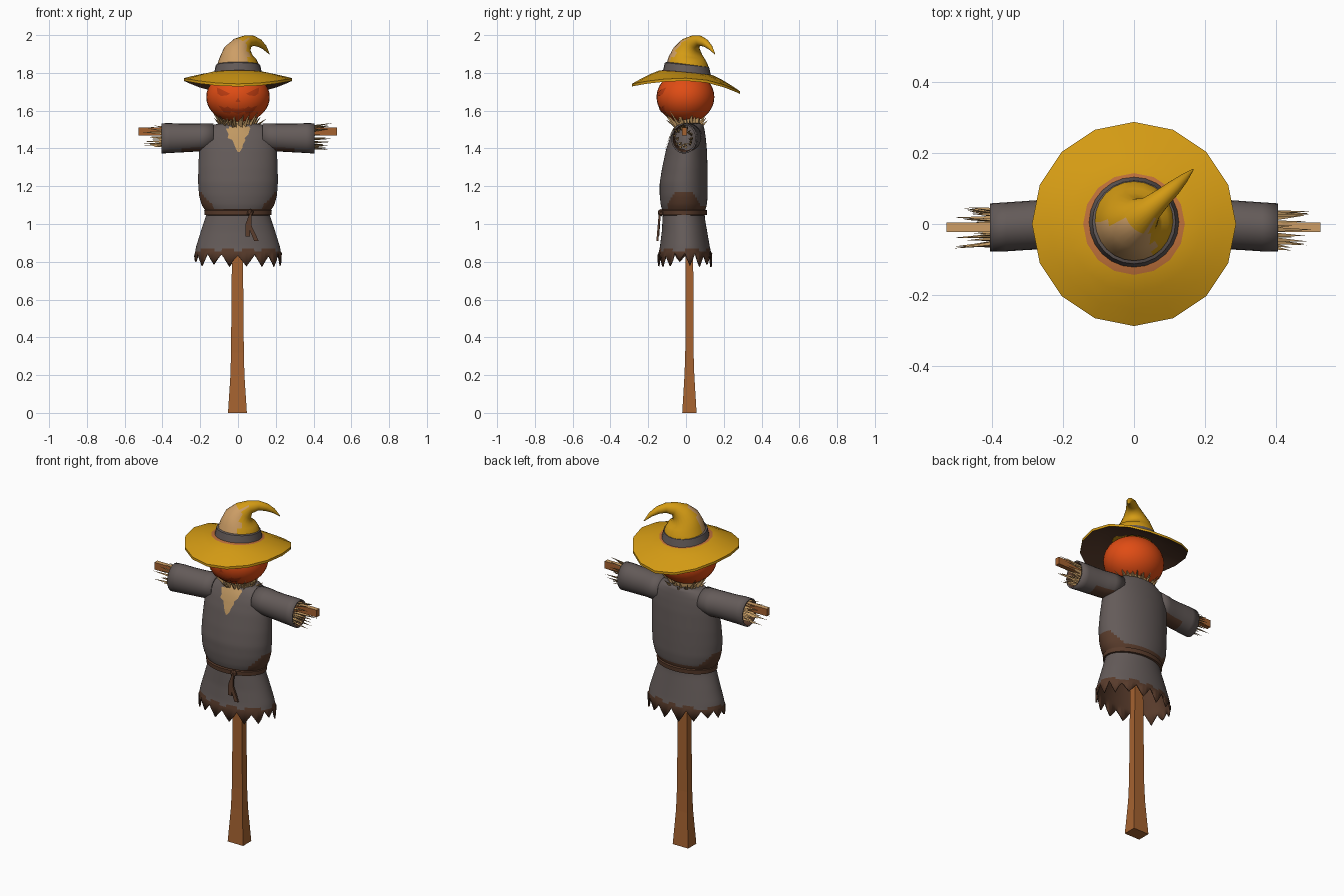
import bpy, bmesh, math, random
from mathutils import Vector

if "Cube" in bpy.data.objects:
    bpy.data.objects.remove(bpy.data.objects["Cube"])

random.seed(4)
TAU = math.tau


def mat(name, r, g, b):
    lin = lambda c: (c / 255 / 12.92) if c < 10 else ((c / 255 + 0.055) / 1.055) ** 2.4
    m = bpy.data.materials.new(name)
    m.diffuse_color = (lin(r), lin(g), lin(b), 1)
    m.use_nodes = True
    m.node_tree.nodes["Principled BSDF"].inputs["Base Color"].default_value = m.diffuse_color
    return m


GREY = mat("grey_cloth", 100, 91, 89)
BROWN = mat("dark_brown", 88, 59, 43)
WOOD = mat("wood", 165, 98, 48)
STRAW = mat("straw", 192, 152, 98)
ORANGE = mat("pumpkin_orange", 224, 76, 20)
CARVED = mat("carved_orange", 185, 58, 16)
YELLOW = mat("hat_yellow", 212, 155, 20)
TAN = mat("faded_tan", 205, 158, 102)
RUST = mat("rust", 190, 112, 58)


def finish(name, bm, mats, angle=40, rule=None, recalc=True):
    """Turn a bmesh into an object; rule(face) gives the material index."""
    if recalc:
        bmesh.ops.recalc_face_normals(bm, faces=bm.faces)
    bm.normal_update()
    if rule:
        for f in bm.faces:
            f.material_index = rule(f)
    me = bpy.data.meshes.new(name)
    bm.to_mesh(me)
    bm.free()
    for m in mats:
        me.materials.append(m)
    ob = bpy.data.objects.new(name, me)
    bpy.context.collection.objects.link(ob)
    if angle:
        bpy.ops.object.select_all(action='DESELECT')
        ob.select_set(True)
        bpy.context.view_layer.objects.active = ob
        bpy.ops.object.shade_smooth_by_angle(angle=math.radians(angle))
    return ob


def loft(rings, caps=True, loop=False):
    bm = bmesh.new()
    vs = [[bm.verts.new(p) for p in r] for r in rings]
    n = len(vs[0])
    pairs = list(zip(vs, vs[1:])) + ([(vs[-1], vs[0])] if loop else [])
    for a, b in pairs:
        for k in range(n):
            bm.faces.new((a[k], a[(k + 1) % n], b[(k + 1) % n], b[k]))
    if caps and not loop:
        bm.faces.new(vs[0])
        bm.faces.new(vs[-1])
    return bm


def tube_rings(path, n=16):
    """Round rings along (x, y, z, radius) points."""
    pts = [Vector(p[:3]) for p in path]
    rings = []
    for i, p in enumerate(pts):
        d = (pts[min(i + 1, len(pts) - 1)] - pts[max(i - 1, 0)]).normalized()
        side = Vector((-1, 1, 0)).normalized()
        up = d.cross(side).normalized()
        side = up.cross(d)
        rings.append([p + path[i][3] * (math.cos(TAU * k / n) * side + math.sin(TAU * k / n) * up) for k in range(n)])
    return rings


def spike(bm, base, tip, w):
    base, tip = Vector(base), Vector(tip)
    d = (tip - base).normalized()
    s = d.orthogonal().normalized()
    t = d.cross(s)
    b = [bm.verts.new(base + w * (math.cos(TAU * k / 3) * s + math.sin(TAU * k / 3) * t)) for k in range(3)]
    top = bm.verts.new(tip)
    bm.faces.new(b)
    for k in range(3):
        bm.faces.new((b[k], b[(k + 1) % 3], top))


def solidify(ob, t):
    m = ob.modifiers.new("thickness", 'SOLIDIFY')
    m.thickness, m.offset, m.material_offset = t, -1, 2


# Wooden post and crossbar
def rect(z, hx, hy):
    return [(-0.003 + a * hx, 0.018 + b * hy, z) for a, b in ((-1, -1), (1, -1), (1, 1), (-1, 1))]


finish("post", loft([rect(0, .05, .038), rect(.2, .037, .026), rect(.32, .034, .022),
                     rect(.85, .029, .02), rect(1.55, .027, .018)]), [WOOD], 0)
bar = [[(x, -0.009 + a * .013, 1.49 + b * .021) for a, b in ((-1, -1), (1, -1), (1, 1), (-1, 1))] for x in (-.527, .525)]
finish("crossbar", loft(bar), [WOOD, TAN], 0, lambda f: int(f.normal.z > .5))

# Tunic: z, half width, half depth, centre y
PROFILE = [(.82, .232, .145, -.006), (.88, .222, .132, -.006), (.96, .197, .12, -.008), (1.03, .174, .112, -.012),
           (1.06, .165, .11, -.012), (1.10, .192, .122, -.012), (1.15, .206, .127, -.012), (1.22, .211, .127, -.012),
           (1.30, .21, .12, -.006), (1.40, .205, .107, .003), (1.46, .198, .094, .01), (1.50, .175, .082, .016),
           (1.525, .13, .072, .02), (1.535, .085, .06, .018)]


def prof(z):
    for a, b in zip(PROFILE, PROFILE[1:]):
        if z <= b[0]:
            t = max(0, (z - a[0]) / (b[0] - a[0]))
            return [u + (v - u) * t for u, v in zip(a, b)][1:]
    return PROFILE[-1][1:]


def oval(z, grow=0, n=64):
    rx, ry, cy = prof(z)
    return [Vector(((rx + grow) * math.cos(TAU * k / n), cy + (ry + grow) * math.sin(TAU * k / n), z)) for k in range(n)]


zs = [.855 + .015 * i for i in range(45)] + [1.525, 1.535]
hem = oval(.82)
tips = [random.uniform(.77, .81) for _ in range(17)]
dips = [random.uniform(.83, .85) for _ in range(17)]
for k, v in enumerate(hem):
    i, j = divmod(k, 4)
    v.z = {0: dips[i], 2: tips[i]}.get(j, (dips[i] + tips[i]) / 2)


def tunic_rule(f):
    c = f.calc_center_median()
    low = c.z < .865 + .012 * math.sin(9 * math.atan2(c.y, c.x))
    side = 1.06 < c.z < 1.075 + 1.1 * max(0, abs(c.x) - .115)
    back = c.y > .05 and 1.06 < c.z < 1.10
    return int(low or side or back)


tunic = finish("tunic", loft([hem] + [oval(z) for z in zs], caps=False), [GREY, BROWN, BROWN, BROWN], 60, tunic_rule)
solidify(tunic, .008)

# Sleeves: x, centre y, centre z, half depth, half height
SLEEVE = [(.13, .008, 1.465, .075, .068), (.19, .006, 1.458, .074, .074), (.23, 0, 1.457, .07, .074),
          (.30, -.004, 1.455, .069, .076), (.36, -.008, 1.455, .069, .079), (.405, -.01, 1.453, .068, .08)]
for s, side in ((-1, "left"), (1, "right")):
    rings = [[(s * x, cy + ry * math.cos(TAU * k / 24), cz + rz * math.sin(TAU * k / 24)) for k in range(24)]
             for x, cy, cz, ry, rz in SLEEVE]
    ob = finish(side + "_sleeve", loft(rings, caps=False), [GREY, BROWN, BROWN, BROWN], 60,
                lambda f: int(f.normal.z < -.7 and abs(f.calc_center_median().x) < .3))
    solidify(ob, .008)
    # Straw sticking out of the cuff
    bm = bmesh.new()
    for k in range(22):
        a = TAU * k / 22 + random.uniform(-.1, .1)
        q = random.uniform(.65, 1)
        g = random.uniform(1.1, 1.45)
        c, d = .05 * q * math.cos(a), .056 * q * math.sin(a)
        spike(bm, (s * .35, -.01 + c, 1.457 + d),
              (s * random.uniform(.44, .51), -.01 + c * g, 1.46 + d * g), .011)
    finish(side + "_cuff_straw", bm, [STRAW], 0)

# Straw ruff around the neck
bm = bmesh.new()
for k in range(34):
    a = TAU * k / 34 + random.uniform(-.08, .08)
    c, d = math.cos(a), math.sin(a)
    r = random.uniform(.105, .155)
    spike(bm, (.07 * c, .012 + .05 * d, 1.50), (r * c, -.005 + .88 * r * d, random.uniform(1.55, 1.63)), .014)
finish("neck_straw", bm, [STRAW], 0)
neck = [[(r * math.cos(TAU * k / 12), .01 + .75 * r * math.sin(TAU * k / 12), z) for k in range(12)]
        for z, r in ((1.48, .07), (1.54, .085), (1.575, .085))]
finish("neck_bundle", loft(neck), [STRAW])

# Straw showing in the torn neckline
bm = bmesh.new()
rows = []
for z, x0, x1 in ((1.535, -.08, .08), (1.50, -.062, .062), (1.475, -.05, .055), (1.455, -.055, .035), (1.445, -.03, .04),
                  (1.42, -.02, .026), (1.40, -.012, .022), (1.38, 0, .008)):
    rx, ry, cy = prof(z)
    xs = [x0 + (x1 - x0) * k / 6 for k in range(7)]
    rows.append([bm.verts.new((x, cy - (ry + .005) * math.sqrt(max(0, 1 - (x / (rx + .005)) ** 2)), z)) for x in xs])
for a, b in zip(rows, rows[1:]):
    for k in range(6):
        bm.faces.new((a[k], b[k], b[k + 1], a[k + 1]))
finish("neckline_straw", bm, [STRAW], 60, recalc=False)

# Rope belt with knot and two hanging ends
finish("belt", loft([[v + Vector((0, 0, dz)) for v in oval(1.06, g)] for dz, g in
                     ((-.014, .002), (-.012, .012), (.012, .014), (.016, .004))], loop=True), [BROWN])
bm = bmesh.new()
bmesh.ops.create_icosphere(bm, subdivisions=1, radius=.02)
for v in bm.verts:
    v.co = v.co + Vector((.065, -.132, 1.06))
finish("belt_knot", bm, [BROWN], 0)
for i, pts in enumerate((((.065, -.14, 1.05), (.062, -.145, .99), (.098, -.152, .91)),
                         ((.065, -.14, 1.05), (.05, -.142, 1.0), (.052, -.147, .935)))):
    rings = [[(x + a * w, y + b * .005, z) for a, b in ((-1, -1), (1, -1), (1, 1), (-1, 1))]
             for (x, y, z), w in zip(pts, (.006, .01, .012))]
    finish("belt_end_%d" % (i + 1), loft(rings), [BROWN], 0)

# Pumpkin head
HC, HR = Vector((0, -.003, 1.672)), Vector((.168, .153, .137))
bm = bmesh.new()
bmesh.ops.create_uvsphere(bm, u_segments=32, v_segments=20, radius=1)
for v in bm.verts:
    v.co = Vector((v.co.x * HR.x, v.co.y * HR.y, v.co.z * HR.z)) + HC
finish("head", bm, [ORANGE], 60)


# Carved face laid on the head
def face_plate(name, outline):
    bm = bmesh.new()
    bm.faces.new([bm.verts.new((x, 0, z)) for x, z in outline])
    bmesh.ops.triangulate(bm, faces=bm.faces)
    bmesh.ops.subdivide_edges(bm, edges=bm.edges, cuts=3, use_grid_fill=True)
    for v in bm.verts:
        q = 1 - (v.co.x / HR.x) ** 2 - ((v.co.z - HC.z) / HR.z) ** 2
        v.co.y = HC.y - HR.y * math.sqrt(max(0, q)) - .003
    bm.normal_update()
    if sum(f.normal.y for f in bm.faces) > 0:
        bmesh.ops.reverse_faces(bm, faces=bm.faces)
    finish(name, bm, [CARVED], 60, recalc=False)


for s, side in ((-1, "left"), (1, "right")):
    face_plate(side + "_eye", [(s * x, z) for x, z in ((.042, 1.69), (.06, 1.68), (.09, 1.678), (.108, 1.69), (.113, 1.724), (.08, 1.708))])
face_plate("nose", [(-.014, 1.645), (.014, 1.645), (0, 1.668)])
top = [(-.105, 1.628), (-.07, 1.615), (-.055, 1.622), (-.035, 1.61), (0, 1.612), (.035, 1.61), (.055, 1.622), (.07, 1.615), (.105, 1.628)]
low = [(.075, 1.59), (.045, 1.583), (.035, 1.596), (0, 1.582), (-.035, 1.596), (-.045, 1.583), (-.075, 1.59)]
face_plate("mouth", top + low)


# Hat brim: drooping sixteen-sided disc
def brim_ring(r, drop):
    t = max(0, (r - .125) / .162)
    out = []
    for k in range(16):
        a = TAU * k / 16
        c, s = math.cos(a), math.sin(a)
        edge = 1.772 - (.07 * s * s if s > 0 else .03 * s * s)
        out.append((r * c, r * s, (1.805 - .012 * s) * (1 - t ** 1.25) + edge * t ** 1.25 - drop))
    return out


def brim_rule(f):
    c = f.calc_center_median()
    if f.normal.z < -.5:
        return 1
    return 2 if math.hypot(c.x, c.y) < .14 else 0


finish("hat_brim", loft([brim_ring(r, 0) for r in (.10, .143, .19, .24, .287)] +
                        [brim_ring(r, .014) for r in (.287, .24, .19, .143, .10)], loop=True),
       [YELLOW, BROWN, RUST], 50, brim_rule)

# Hat crown bending over to a point
crown = [(0, .005, 1.79, .122), (0, .005, 1.825, .117), (0, .005, 1.85, .108), (0, .005, 1.88, .096), (.003, .01, 1.91, .08),
         (.02, .022, 1.942, .056), (.046, .044, 1.964, .036), (.08, .074, 1.970, .027), (.112, .102, 1.958, .021),
         (.14, .128, 1.935, .013), (.166, .153, 1.90, .002)]


def crown_rule(f):
    c, n = f.calc_center_median(), f.normal
    return int(c.x < .06 and c.z < 1.975 and -.35 * n.x - .93 * n.y > .4 * math.hypot(n.x, n.y))


finish("hat_crown", loft(tube_rings(crown, 24)), [YELLOW, TAN], 60, crown_rule)

# Grey hat band
band = [[(r * math.cos(TAU * k / 24), .005 + r * math.sin(TAU * k / 24), z - .012 * math.sin(TAU * k / 24)) for k in range(24)]
        for z, r in ((1.795, .122), (1.80, .127), (1.842, .117), (1.846, .108))]
finish("hat_band", loft(band, caps=False), [GREY], 40)
